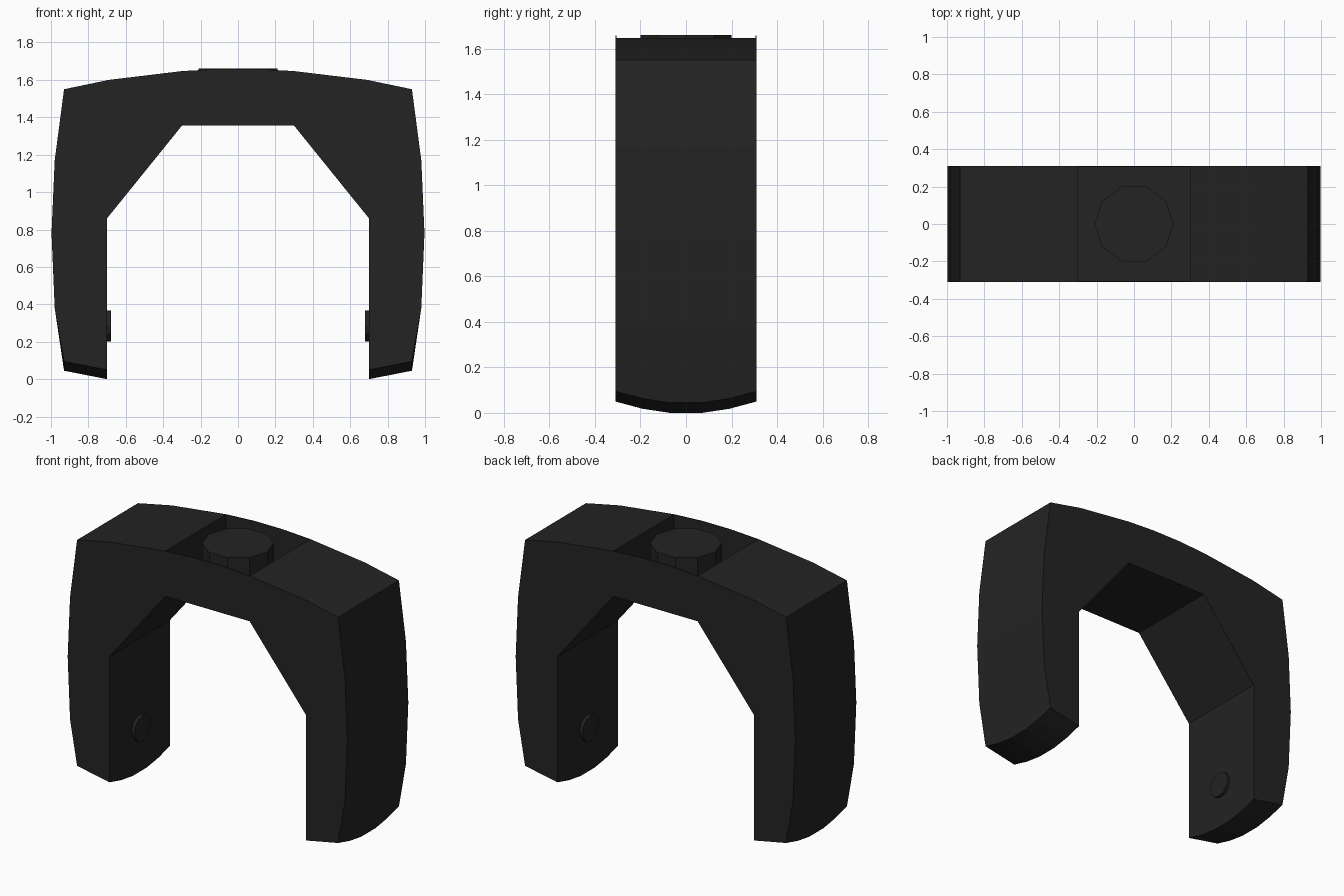
import bpy, bmesh
from math import pi
from mathutils import Matrix

if "Cube" in bpy.data.objects:
    bpy.data.objects.remove(bpy.data.objects["Cube"], do_unlink=True)


def make_material(name, colour):
    mat = bpy.data.materials.new(name)
    mat.use_nodes = True
    mat.diffuse_color = colour
    mat.node_tree.nodes["Principled BSDF"].inputs["Base Color"].default_value = colour
    return mat


charcoal = make_material("charcoal", (0.017, 0.017, 0.017, 1))


def make_object(name, bm):
    bmesh.ops.recalc_face_normals(bm, faces=bm.faces)
    mesh = bpy.data.meshes.new(name)
    bm.to_mesh(mesh)
    bm.free()
    mesh.materials.append(charcoal)
    obj = bpy.data.objects.new(name, mesh)
    bpy.context.collection.objects.link(obj)
    return obj


def make_disc(name, radius, depth, sides, matrix):
    bm = bmesh.new()
    bmesh.ops.create_cone(bm, cap_ends=True, segments=sides, radius1=radius,
                          radius2=radius, depth=depth, matrix=matrix)
    return make_object(name, bm)


# Half outline of the arch, from the inside of the crown round to the other side
half = [(0.30, 1.355), (0.70, 0.86), (0.70, 0.0), (0.93, 0.045), (0.98, 0.38),
        (0.997, 0.78), (0.98, 1.17), (0.93, 1.55), (0.69, 1.60), (0.30, 1.647),
        (0.10, 1.658)]
outline = half + [(-x, z) for x, z in reversed(half)]

# Loft the outline through slices whose leg ends rise towards front and back
half_slices = [(0.31, 0.05), (0.19, 0.018), (0.07, 0.0)]
slices = [(-y, rise) for y, rise in half_slices] + half_slices[::-1]
bm = bmesh.new()
rings = [[bm.verts.new((x, y, z + (rise if z < 0.1 else 0))) for x, z in outline]
         for y, rise in slices]
for a, b in zip(rings, rings[1:]):
    for i in range(len(a)):
        j = (i + 1) % len(a)
        bm.faces.new((a[i], a[j], b[j], b[i]))
bm.faces.new(rings[0])
bm.faces.new(rings[-1])
yoke = make_object("yoke", bm)

# Pocket in the crown, leaving thin front and back walls
bm = bmesh.new()
bmesh.ops.create_cube(bm, size=1, matrix=Matrix.Translation((0, 0, 1.6))
                      @ Matrix.Diagonal((0.60, 0.612, 0.4, 1)))
cutter = make_object("pocket_cutter", bm)
cutter.hide_render = True
cut = yoke.modifiers.new("pocket", "BOOLEAN")
cut.operation = "DIFFERENCE"
cut.solver = "EXACT"
cut.object = cutter
bpy.context.view_layer.objects.active = yoke
bpy.ops.object.modifier_apply(modifier=cut.name)
bpy.data.objects.remove(cutter, do_unlink=True)

# Round boss standing in the pocket
make_disc("crown_boss", 0.21, 0.28, 10,
          Matrix.Translation((0, 0, 1.52)) @ Matrix.Rotation(pi / 2, 4, "Z"))

# Pivot pins on the inner faces of the legs
for side, name in ((1, "left_pivot_pin"), (-1, "right_pivot_pin")):
    make_disc(name, 0.083, 0.04, 12,
              Matrix.Translation((side * 0.70, 0, 0.285)) @ Matrix.Rotation(pi / 2, 4, "Y"))
